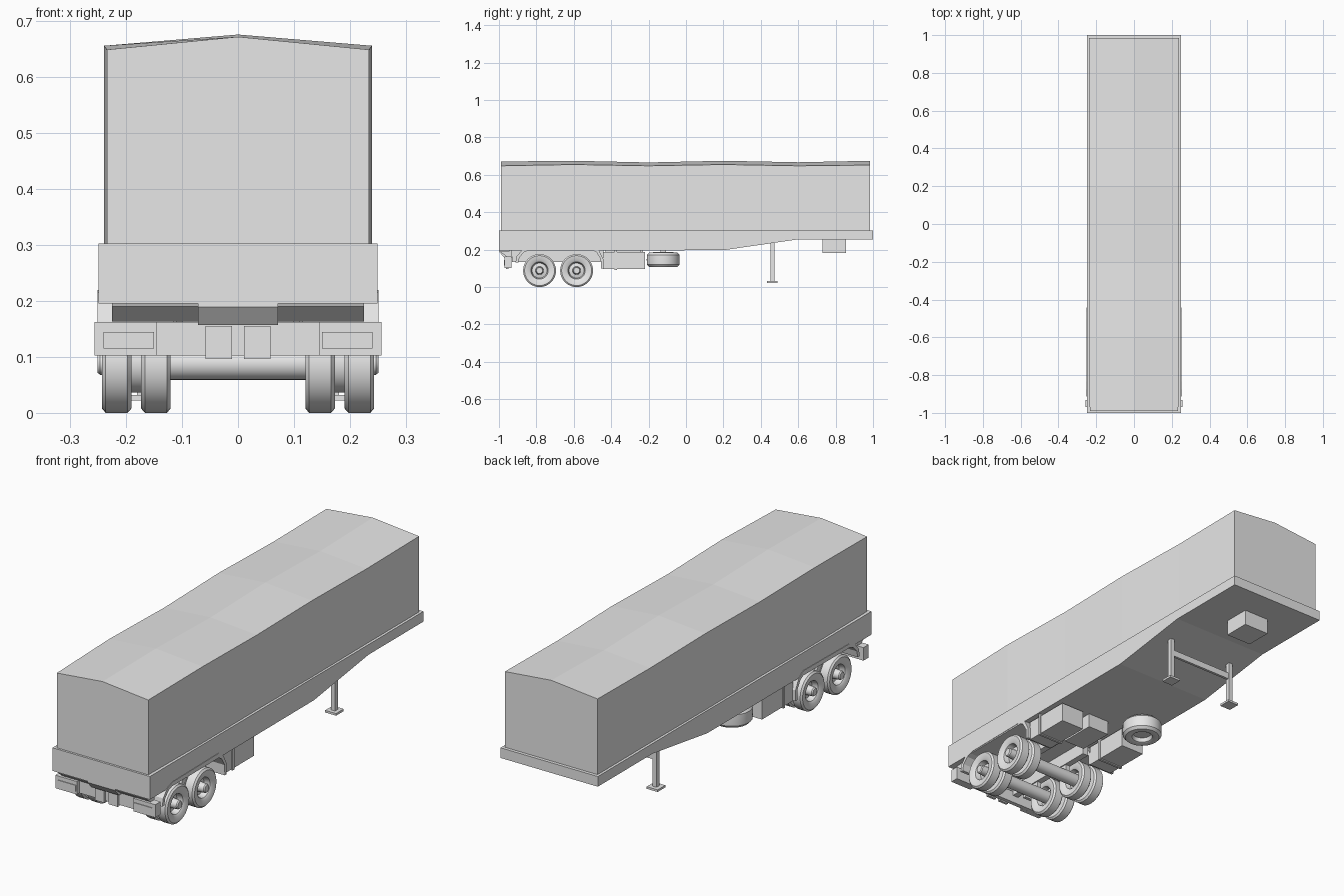
import bpy, bmesh, math
from mathutils import Matrix, Vector

cube = bpy.data.objects.get("Cube")
if cube:
    bpy.data.objects.remove(cube, do_unlink=True)

grey = bpy.data.materials.new("plain_grey")
grey.use_nodes = True
grey.diffuse_color = (0.8, 0.8, 0.8, 1)
grey.node_tree.nodes["Principled BSDF"].inputs["Base Color"].default_value = (0.8, 0.8, 0.8, 1)


def finish(name, bm, smooth=False):
    bmesh.ops.recalc_face_normals(bm, faces=bm.faces)
    mesh = bpy.data.meshes.new(name)
    bm.to_mesh(mesh)
    bm.free()
    mesh.materials.append(grey)
    ob = bpy.data.objects.new(name, mesh)
    bpy.context.collection.objects.link(ob)
    if smooth:
        bpy.ops.object.select_all(action='DESELECT')
        ob.select_set(True)
        bpy.context.view_layer.objects.active = ob
        bpy.ops.object.shade_smooth_by_angle(angle=math.radians(35))
    return ob


def box(name, x, y, z):
    """Box from (min, max) pairs."""
    bm = bmesh.new()
    lo, hi = Vector((x[0], y[0], z[0])), Vector((x[1], y[1], z[1]))
    mat = Matrix.Translation((lo + hi) / 2) @ Matrix.Diagonal((*(hi - lo), 1))
    bmesh.ops.create_cube(bm, size=1, matrix=mat)
    return finish(name, bm)


def mirrored(name, x, y, z):
    box(name + "_left", x, y, z)
    box(name + "_right", (-x[1], -x[0]), y, z)


def loft(name, rings):
    """Skin equal closed rings and cap both ends."""
    bm = bmesh.new()
    loops = [[bm.verts.new(p) for p in ring] for ring in rings]
    n = len(loops[0])
    for a, b in zip(loops, loops[1:]):
        for i in range(n):
            j = (i + 1) % n
            bm.faces.new((a[i], a[j], b[j], b[i]))
    bm.faces.new(loops[0])
    bm.faces.new(loops[-1])
    return finish(name, bm)


def extrude_side(name, profile, x0, x1):
    """Side profile of (y, z) points swept across x."""
    return loft(name, [[(x, y, z) for y, z in profile] for x in (x0, x1)])


def lathe(name, profile, matrix, steps=36):
    """Spin (radius, height) points around local z."""
    bm = bmesh.new()
    verts = [bm.verts.new((r, 0, h)) for r, h in profile]
    edges = [bm.edges.new(pair) for pair in zip(verts, verts[1:])]
    bmesh.ops.spin(bm, geom=verts + edges, cent=(0, 0, 0), axis=(0, 0, 1),
                   angle=math.tau, steps=steps)
    bmesh.ops.remove_doubles(bm, verts=bm.verts, dist=0.0002)
    bmesh.ops.transform(bm, matrix=matrix, verts=bm.verts)
    return finish(name, bm, True)


# Covered cargo body with a gently sagging ridge
stations = [(-0.99, 0.234, 0.648, 0.671), (-0.6, 0.239, 0.655, 0.675),
            (-0.2, 0.237, 0.648, 0.666), (0.2, 0.239, 0.655, 0.675),
            (0.6, 0.237, 0.648, 0.667), (0.985, 0.237, 0.652, 0.675)]
loft("cargo_cover", [[(-w, y, 0.29), (w, y, 0.29), (w, y, eave), (0, y, ridge), (-w, y, eave)]
                     for y, w, eave, ridge in stations])

# Deck with a raised nose
extrude_side("deck", [(-1, 0.302), (-1, 0.195), (0.2, 0.197), (0.6, 0.255),
                      (1, 0.255), (1, 0.302)], -0.249, 0.249)
box("coupling_block", (-0.065, 0.065), (0.73, 0.855), (0.182, 0.26))

# Landing gear
mirrored("landing_leg", (0.16, 0.18), (0.452, 0.472), (0.03, 0.24))
mirrored("landing_foot", (0.142, 0.198), (0.434, 0.49), (0.022, 0.032))
box("landing_crossbar", (-0.165, 0.165), (0.456, 0.468), (0.155, 0.185))

# Chassis rails
mirrored("chassis_rail", (0.07, 0.1), (-0.93, -0.44), (0.135, 0.2))

# Twin wheels on two axles
half = [(0.088, 0.197), (0.08, 0.19), (0.052, 0.192)]
twin = [(0, 0.251), (0.016, 0.251), (0.02, 0.246), (0.022, 0.212), (0.04, 0.208),
        (0.046, 0.234), (0.054, 0.24), (0.08, 0.243), (0.088, 0.236)] + half
twin += [(0.052, 0.171), (0.08, 0.173), (0.088, 0.166), (0.088, 0.127), (0.08, 0.12),
         (0.054, 0.122), (0.046, 0.128), (0.04, 0.15), (0, 0.15)]
for place, y in (("rear", -0.783), ("forward", -0.585)):
    centre = Matrix.Translation((0, y, 0.088))
    for side, sign in (("left", 1), ("right", -1)):
        turn = Matrix.Rotation(sign * math.pi / 2, 4, 'Y')
        lathe(f"{place}_twin_wheel_{side}", twin, centre @ turn)
    lathe(f"{place}_axle", [(0, -0.16), (0.029, -0.16), (0.029, 0.16), (0, 0.16)],
          centre @ Matrix.Rotation(math.pi / 2, 4, 'Y'), 24)
    mirrored(f"{place}_axle_hanger", (0.075, 0.095), (y - 0.02, y + 0.02), (0.09, 0.15))

# Fenders wrapped over each wheel pair
outer = [(-0.912, 0.13), (-0.905, 0.165), (-0.875, 0.2), (-0.835, 0.215),
         (-0.5, 0.219), (-0.465, 0.195), (-0.442, 0.15), (-0.442, 0.1)]
inner = [(-0.455, 0.1), (-0.456, 0.148), (-0.478, 0.185), (-0.508, 0.203),
         (-0.83, 0.2), (-0.865, 0.187), (-0.89, 0.16), (-0.897, 0.13)]
for side, sign in (("left", 1), ("right", -1)):
    extrude_side("fender_" + side, outer + inner, sign * 0.115, sign * 0.251)

# Rear bumper, lamp blocks and lamps
box("bumper_beam", (-0.2, 0.2), (-0.952, -0.932), (0.102, 0.162))
mirrored("lamp_block", (0.145, 0.256), (-0.97, -0.932), (0.102, 0.162))
mirrored("lamp", (0.15, 0.24), (-0.973, -0.968), (0.115, 0.144))
mirrored("bumper_plate", (0.011, 0.058), (-0.962, -0.95), (0.096, 0.155))
extrude_side("under_run_bar", [(-0.995, 0.19), (-0.96, 0.163), (-0.93, 0.163),
                               (-0.93, 0.195)], -0.225, 0.225)
extrude_side("tow_housing", [(-0.999, 0.196), (-0.999, 0.189), (-0.972, 0.157),
                             (-0.93, 0.157), (-0.93, 0.196)], -0.071, 0.071)

# Storage boxes with straps
mirrored("tool_box", (0.115, 0.235), (-0.445, -0.22), (0.096, 0.186))
mirrored("tool_box_strap", (0.11, 0.24), (-0.382, -0.37), (0.091, 0.198))
mirrored("tool_box_mount", (0.13, 0.22), (-0.43, -0.24), (0.18, 0.2))
box("centre_tank", (-0.04, 0.07), (-0.4, -0.23), (0.13, 0.2))

# Spare wheel lying flat under the deck
spare = [(0, 0.022), (0.02, 0.022), (0.04, 0.022), (0.046, 0.004), (0.055, 0),
         (0.076, 0.002), (0.087, 0.014), (0.088, 0.04), (0.087, 0.066),
         (0.076, 0.078), (0.055, 0.08), (0.046, 0.074), (0.04, 0.058), (0, 0.058)]
lathe("spare_wheel", spare, Matrix.Translation((-0.15, -0.122, 0.106)))
box("spare_wheel_mount", (-0.165, -0.135), (-0.137, -0.107), (0.16, 0.2))
